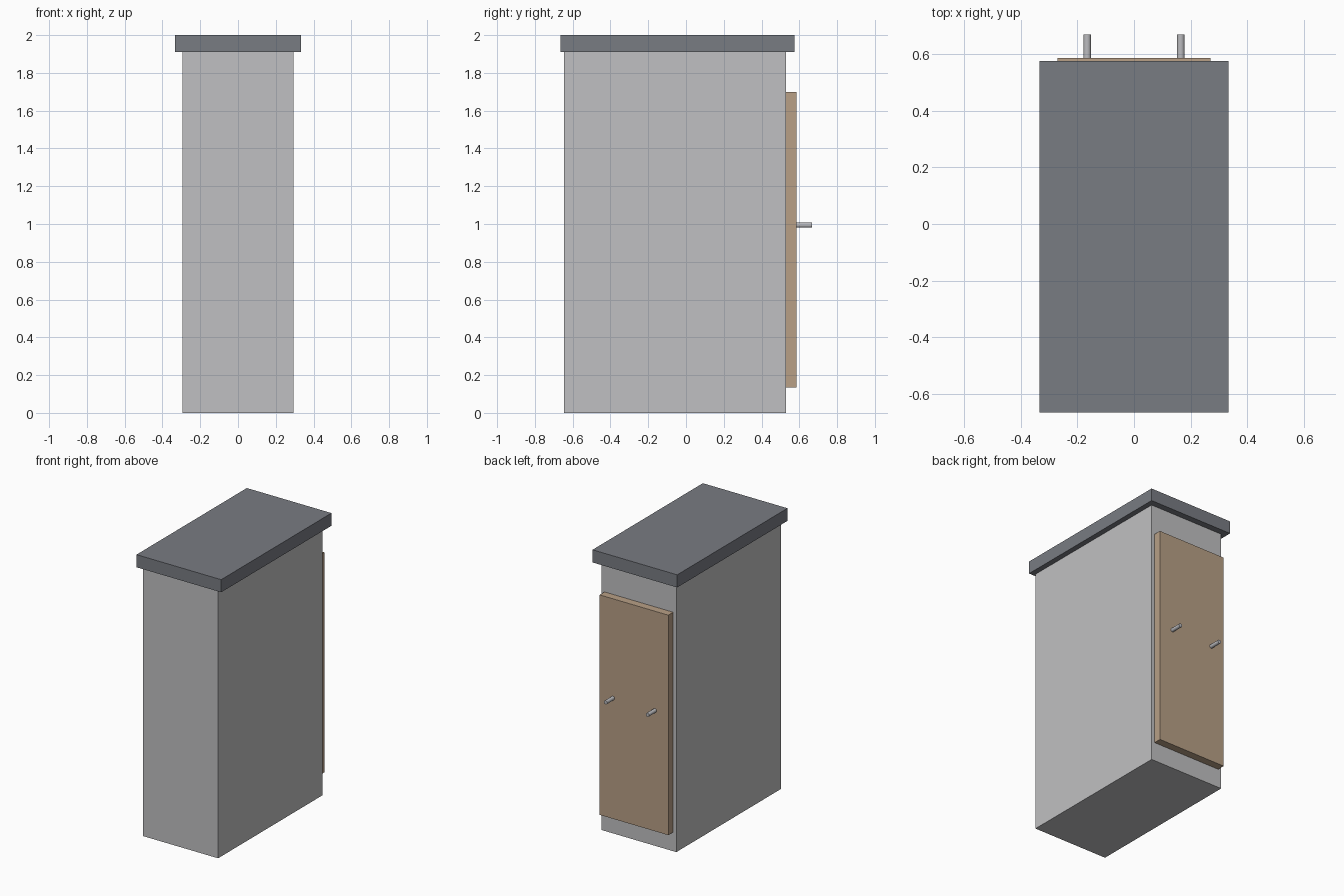
import bpy
import math

default = bpy.data.objects.get("Cube")
if default:
    bpy.data.objects.remove(default, do_unlink=True)


def material(name, rgb):
    m = bpy.data.materials.new(name)
    m.use_nodes = True
    m.diffuse_color = (*rgb, 1)
    m.node_tree.nodes["Principled BSDF"].inputs["Base Color"].default_value = (*rgb, 1)
    return m


def box(name, mat, x, y, z):
    """Box spanning the given (low, high) ranges."""
    spans = (x, y, z)
    bpy.ops.mesh.primitive_cube_add(size=1, location=[(a + b) / 2 for a, b in spans])
    ob = bpy.context.object
    ob.name = name
    ob.scale = [b - a for a, b in spans]
    bpy.ops.object.transform_apply(location=False, rotation=False, scale=True)
    ob.data.materials.append(mat)
    return ob


light_grey = material("light grey paint", (0.53, 0.53, 0.54))
slate = material("slate grey", (0.19, 0.2, 0.225))
wood = material("tan wood", (0.48, 0.35, 0.24))
metal = material("handle metal", (0.5, 0.5, 0.52))

# Cabinet, overhanging top and rear door
box("cabinet_body", light_grey, (-0.295, 0.295), (-0.645, 0.53), (0, 1.91))
box("countertop", slate, (-0.333, 0.333), (-0.665, 0.575), (1.91, 2))
box("door_panel", wood, (-0.27, 0.27), (0.53, 0.585), (0.135, 1.7))

# Pair of round peg handles
for side, x in (("left", 0.165), ("right", -0.165)):
    bpy.ops.mesh.primitive_cylinder_add(
        vertices=16, radius=0.0135, depth=0.085,
        location=(x, 0.6255, 0.994), rotation=(math.pi / 2, 0, 0))
    peg = bpy.context.object
    peg.name = side + "_handle"
    peg.data.materials.append(metal)
    bpy.ops.object.shade_smooth_by_angle(angle=math.radians(40))
